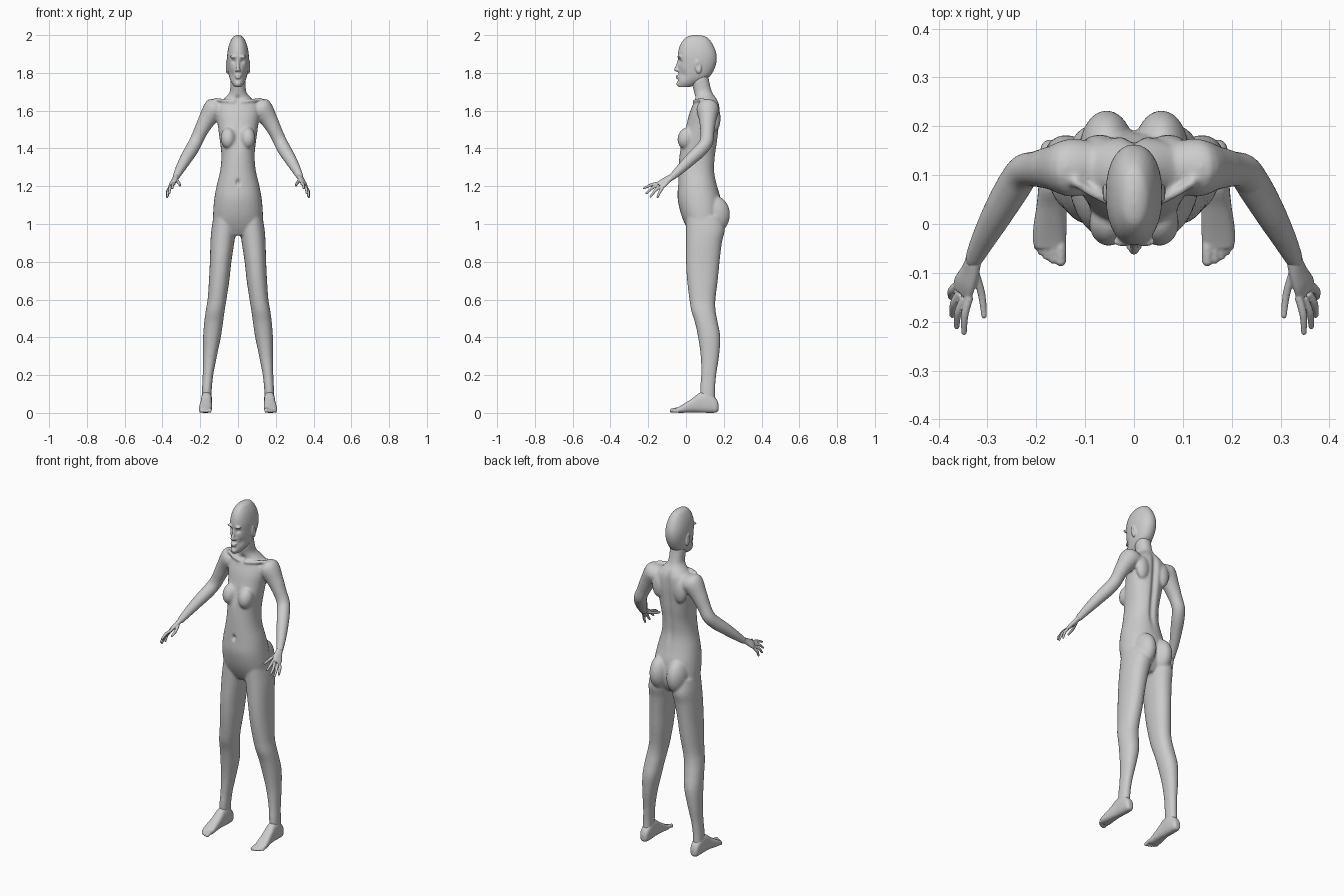
import bpy, bmesh, math
from mathutils import Vector, Matrix


def loft(bm, rings, s=1, n=28, p=2.2, steps=4):
    """Skin ellipse-like rings (centre, u, v as 9 numbers), with smooth interpolation."""
    R = [Vector(r) for r in rings]
    dense = []
    for i in range(len(R) - 1):
        a, b, c, d = R[max(i - 1, 0)], R[i], R[i + 1], R[min(i + 2, len(R) - 1)]
        for k in range(steps):
            t = k / steps
            dense.append(0.5 * (2 * b + (c - a) * t + (2 * a - 5 * b + 4 * c - d) * t * t
                                + (3 * b - a - 3 * c + d) * t ** 3))
    dense.append(R[-1])
    loops = []
    for r in dense:
        c, u, v = Vector(r[0:3]), Vector(r[3:6]), Vector(r[6:9])
        row = []
        for k in range(n):
            ca, sa = math.cos(2 * math.pi * k / n), math.sin(2 * math.pi * k / n)
            q = (c + u * math.copysign(abs(ca) ** (2 / p), ca)
                 + v * math.copysign(abs(sa) ** (2 / p), sa))
            row.append(bm.verts.new((q.x * s, q.y, q.z)))
        loops.append(row)
    for a, b in zip(loops, loops[1:]):
        for k in range(n):
            bm.faces.new((a[k], a[(k + 1) % n], b[(k + 1) % n], b[k]))
    bm.faces.new(loops[0])
    bm.faces.new(loops[-1])


def slabs(bm, rows, s=1, p=2.2):
    """Horizontal rings: (z, centre x, half width, front y, back y)."""
    loft(bm, [(cx, (f + b) / 2, z, hw, 0, 0, 0, (b - f) / 2, 0) for z, cx, hw, f, b in rows], s, p=p)


def ball(bm, c, r, s=1, tilt=0):
    m = (Matrix.Translation((c[0] * s, c[1], c[2])) @ Matrix.Rotation(tilt, 4, 'X')
         @ Matrix.Diagonal((r[0], r[1], r[2], 1)))
    bmesh.ops.create_uvsphere(bm, u_segments=24, v_segments=16, radius=1, matrix=m)


def tube(bm, pts, s=1, n=20):
    """Round limb through (x, y, z, radius) points with a rounded tip."""
    P = [Vector(q[:3]) for q in pts]
    rings = []
    for i, q in enumerate(pts):
        d = (P[min(i + 1, len(P) - 1)] - P[max(i - 1, 0)]).normalized()
        u = d.cross(Vector((0, 0, 1))).normalized()
        v = u.cross(d)
        rings.append((*P[i], *(u * q[3]), *(v * q[3])))
    loft(bm, rings, s, n, 2)
    ball(bm, P[-1], [pts[-1][3]] * 3, s)


def fuse(bm, name, voxel, smooth, dents=()):
    """Merge overlapping volumes into one skin, then press in soft dents."""
    bmesh.ops.recalc_face_normals(bm, faces=bm.faces)
    me = bpy.data.meshes.new(name)
    bm.to_mesh(me)
    bm.free()
    ob = bpy.data.objects.new(name, me)
    bpy.context.collection.objects.link(ob)
    rm = ob.modifiers.new("skin", 'REMESH')
    rm.mode, rm.voxel_size = 'VOXEL', voxel
    sm = ob.modifiers.new("soften", 'SMOOTH')
    sm.factor, sm.iterations = 0.5, smooth
    dg = bpy.context.evaluated_depsgraph_get()
    out = bpy.data.meshes.new_from_object(ob.evaluated_get(dg))
    ob.modifiers.clear()
    ob.data = out
    for c, r, off in dents:
        c, r, off = Vector(c), Vector(r), Vector(off)
        for v in out.vertices:
            e = sum(((v.co[i] - c[i]) / r[i]) ** 2 for i in range(3))
            if e < 6:
                v.co += off * math.exp(-e)
    for f in out.polygons:
        f.use_smooth = True
    return ob


# Body: torso and neck
bm = bmesh.new()
slabs(bm, [(.94, 0, .06, .03, .15), (.985, 0, .125, .002, .18), (1.05, 0, .132, -.026, .19),
           (1.13, 0, .126, -.044, .185), (1.2, 0, .114, -.043, .166), (1.28, 0, .095, -.04, .152),
           (1.36, 0, .088, -.035, .157), (1.44, 0, .096, -.025, .168), (1.52, 0, .107, 0, .176),
           (1.58, 0, .116, .016, .18), (1.63, 0, .112, .035, .177), (1.665, 0, .072, .047, .163),
           (1.70, 0, .044, .042, .138), (1.76, 0, .041, .03, .122), (1.82, 0, .035, .04, .115)])
for s in (1, -1):
    # Breasts and buttocks
    ball(bm, (.052, .002, 1.455), (.04, .046, .058), s, -.3)
    ball(bm, (.056, .15, 1.05), (.056, .083, .1), s)
    # Shoulder blades and collar bones
    ball(bm, (.07, .155, 1.56), (.04, .028, .07), s)
    tube(bm, [(.015, .042, 1.645, .009), (.06, .05, 1.652, .009), (.12, .085, 1.66, .01)], s)
    # Legs
    slabs(bm, [(1.04, .07, .06, .0, .19), (.97, .076, .065, .0, .205), (.9, .083, .063, .0, .19),
               (.8, .092, .057, .0, .178), (.7, .1, .054, .006, .168), (.6, .111, .05, .018, .156),
               (.54, .121, .05, .028, .157), (.48, .129, .05, .047, .168), (.4, .138, .047, .064, .182),
               (.3, .149, .037, .078, .175), (.2, .159, .028, .08, .16), (.12, .165, .026, .075, .154),
               (.05, .167, .026, .08, .155)], s)
    # Arms
    tube(bm, [(.08, .12, 1.6, .05), (.128, .115, 1.607, .06), (.165, .115, 1.55, .046),
              (.195, .113, 1.495, .038), (.224, .108, 1.435, .036), (.246, .078, 1.393, .036),
              (.28, .02, 1.338, .032), (.31, -.035, 1.285, .025), (.328, -.072, 1.25, .019)], s)
body_dents = [((0, .178, z), (.016, .05, .07), (0, -.012, 0)) for z in (1.3, 1.4, 1.5, 1.6)]
body_dents += [((0, -.044, 1.22), (.01, .03, .016), (0, .014, 0)),
               ((0, -.03, 1.46), (.014, .05, .06), (0, .008, 0)),
               ((0, .042, 1.665), (.012, .03, .014), (0, .01, 0))]
fuse(bm, "body", .006, 8, body_dents)

# Head: skull and jaw, nose, lips, ears
bm = bmesh.new()
slabs(bm, [(2.0, 0, .008, .04, .07), (1.988, 0, .028, .0, .112), (1.95, 0, .047, -.03, .142),
           (1.9, 0, .057, -.043, .161), (1.85, 0, .057, -.041, .16), (1.8, 0, .051, -.04, .14),
           (1.77, 0, .044, -.042, .112), (1.745, 0, .033, -.044, .065), (1.724, 0, .018, -.04, .02)])
tube(bm, [(0, -.038, 1.868, .007), (0, -.045, 1.84, .008), (0, -.053, 1.818, .0105)])
ball(bm, (0, -.042, 1.783), (.019, .012, .006))
ball(bm, (0, -.042, 1.774), (.016, .012, .006))
ball(bm, (0, -.04, 1.742), (.016, .011, .013))
face_dents = []
for s in (1, -1):
    ball(bm, (.009, -.045, 1.813), (.008, .009, .007), s)
    ball(bm, (.022, -.036, 1.885), (.022, .01, .008), s)
    ball(bm, (.058, .064, 1.833), (.009, .017, .038), s, .15)
    face_dents += [((s * .023, -.04, 1.861), (.013, .03, .012), (0, .01, 0)),
                   ((s * .04, -.03, 1.79), (.016, .03, .022), (-s * .005, .007, 0)),
                   ((s * .068, .064, 1.838), (.008, .009, .018), (-s * .007, 0, 0))]
fuse(bm, "head", .004, 4, face_dents)

for s, side in ((1, "left"), (-1, "right")):
    # Hands: palm, four fingers and thumb
    bm = bmesh.new()
    along = Vector((.02, -.07, -.045))
    rings = []
    for c, u, t in (((.327, -.068, 1.253), (.012, .006, -.008), .014),
                    ((.335, -.095, 1.236), (.015, .009, -.013), .013),
                    ((.346, -.12, 1.217), (.018, .013, -.017), .012),
                    ((.351, -.14, 1.203), (.017, .014, -.016), .009)):
        rings.append((*c, *u, *(along.cross(Vector(u)).normalized() * t)))
    loft(bm, rings, s)
    for knuckle, tip, bend in (((.337, -.15, 1.216), (.348, -.222, 1.189), .004),
                               ((.347, -.15, 1.206), (.363, -.21, 1.163), .005),
                               ((.357, -.14, 1.196), (.372, -.187, 1.146), .005),
                               ((.364, -.126, 1.189), (.375, -.15, 1.142), .005),
                               ((.325, -.1, 1.234), (.307, -.188, 1.204), -.004)):
        k, t = Vector(knuckle), Vector(tip)
        tube(bm, [(*k, .0085), (*(k.lerp(t, .5) + Vector((bend, 0, bend))), .0078), (*t, .0058)], s, 14)
    fuse(bm, "hand_" + side, .0025, 3)

    # Feet: sole and instep lofted heel to ball, then toes
    bm = bmesh.new()
    loft(bm, [(cx, y, (lo + hi) / 2, hw, 0, 0, 0, 0, (hi - lo) / 2) for y, cx, hw, lo, hi in
              ((.172, .166, .012, .015, .045), (.16, .166, .024, .002, .075), (.12, .166, .029, 0, .11),
               (.075, .167, .029, .002, .108), (.035, .169, .031, .003, .078),
               (-.005, .172, .034, .001, .052), (-.035, .173, .034, 0, .034), (-.05, .172, .03, .003, .026))],
         s, p=2.6)
    for x, tip, r in ((.15, -.076, .011), (.166, -.073, .0085), (.179, -.066, .008),
                      (.19, -.057, .0075), (.199, -.046, .007)):
        tube(bm, [(x, -.02, .016, r), (x, (tip - .02) / 2, .018, r), (x, tip, r + .001, r)], s, 14)
    fuse(bm, "foot_" + side, .0035, 3)
